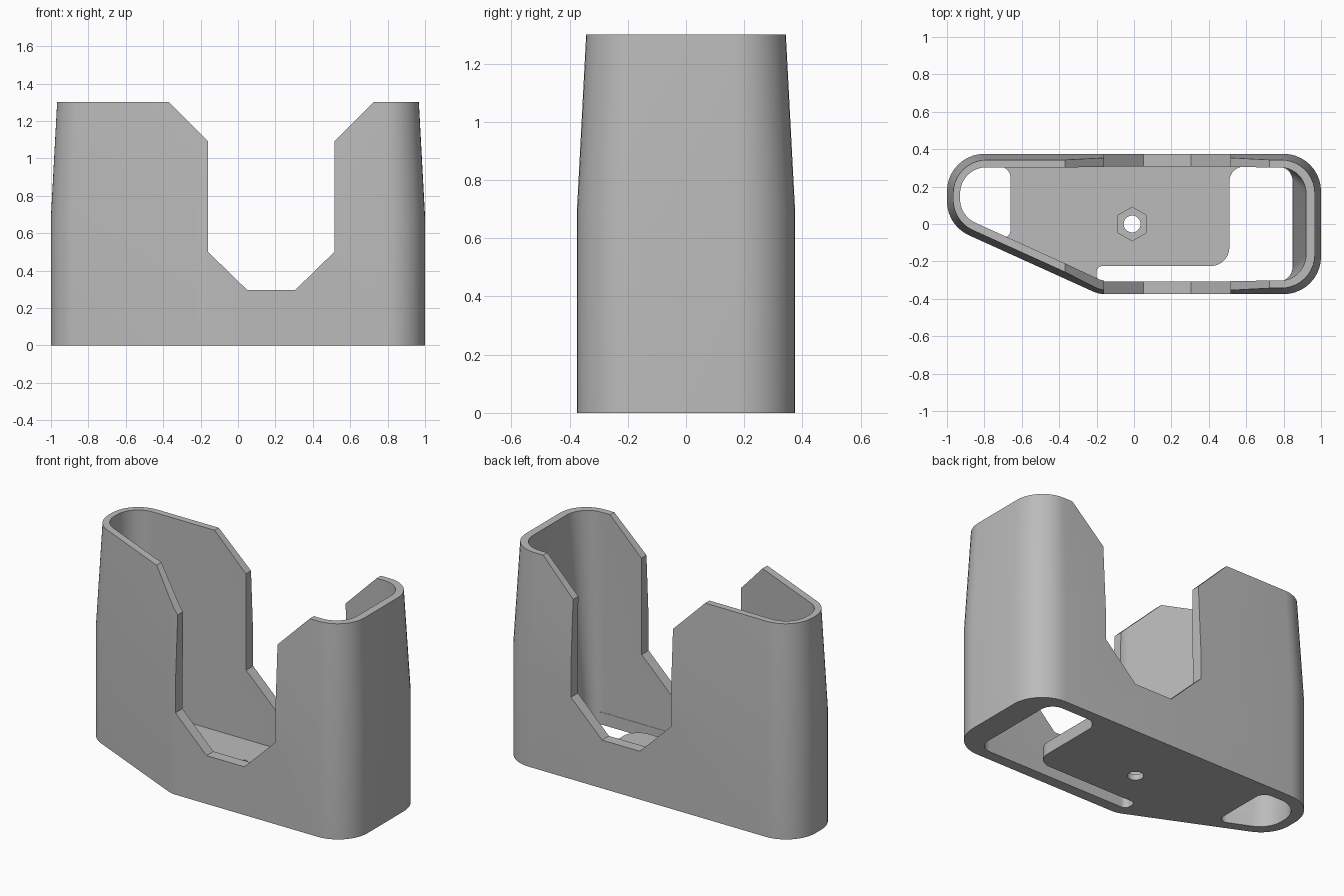
import bpy, bmesh, math
from mathutils import Vector

if "Cube" in bpy.data.objects:
    bpy.data.objects.remove(bpy.data.objects["Cube"])

grey = bpy.data.materials.new("plain_grey")
grey.diffuse_color = (0.5, 0.5, 0.5, 1)
grey.use_nodes = True
grey.node_tree.nodes["Principled BSDF"].inputs["Base Color"].default_value = grey.diffuse_color


def rounded(corners, radii, seg=10):
    """Round each corner of a 2D polygon with an arc."""
    pts, n = [], len(corners)
    for i in range(n):
        p = Vector(corners[i])
        a = (Vector(corners[i - 1]) - p).normalized()
        b = (Vector(corners[(i + 1) % n]) - p).normalized()
        half = a.angle(b) / 2
        r = radii[i]
        centre = p + (a + b).normalized() * (r / math.sin(half))
        t = r / math.tan(half)
        u, v = p + a * t - centre, p + b * t - centre
        sweep = math.pi - 2 * half
        for k in range(seg + 1):
            f = k / seg
            w = (u * math.sin((1 - f) * sweep) + v * math.sin(f * sweep)) / math.sin(sweep)
            pts.append(centre + w)
    return pts


def footprint(left, right, half_y, wall, radius):
    """Rectangle with a slanted front left corner; wall insets the slant."""
    def slant_y(x):
        return -0.46 - 0.453 * x + wall * 1.098
    x_front = (-half_y - slant_y(0)) / -0.453
    corners = [(left, half_y), (left, slant_y(left)), (x_front, -half_y),
               (right, -half_y), (right, half_y)]
    return rounded(corners, [radius[0], radius[0], 0.15, radius[1], radius[1]])


def loft(name, sections):
    """Solid through rings of 3D points with equal counts."""
    bm = bmesh.new()
    rings = [[bm.verts.new(p) for p in s] for s in sections]
    n = len(rings[0])
    for lo, hi in zip(rings, rings[1:]):
        for i in range(n):
            j = (i + 1) % n
            bm.faces.new((lo[i], lo[j], hi[j], hi[i]))
    bm.faces.new(rings[0])
    bm.faces.new(rings[-1])
    bmesh.ops.recalc_face_normals(bm, faces=bm.faces)
    me = bpy.data.meshes.new(name)
    bm.to_mesh(me)
    bm.free()
    ob = bpy.data.objects.new(name, me)
    bpy.context.collection.objects.link(ob)
    me.materials.append(grey)
    return ob


def at_z(pts, z):
    return [(p[0], p[1], z) for p in pts]


def prism(name, pts, z0, z1):
    return loft(name, [at_z(pts, z0), at_z(pts, z1)])


def ngon(n, r, cx, start):
    return [(cx + r * math.cos(start + math.tau * k / n),
             r * math.sin(start + math.tau * k / n)) for k in range(n)]


FLOOR = 0.075

# Outer shell: straight below, tapering above
base = footprint(-1, 1, 0.375, 0, (0.2, 0.2))
rim = footprint(-0.967, 0.967, 0.343, 0.033, (0.18, 0.18))
holder = loft("holder", [at_z(base, 0), at_z(base, 0.69), at_z(rim, 1.3)])

# Inner cavity
low = footprint(-0.94, 0.85, 0.31, 0.058, (0.15, 0.08))
high = footprint(-0.93, 0.92, 0.303, 0.075, (0.14, 0.14))
cavity = loft("cavity_cutter", [at_z(low, FLOOR), at_z(high, 1.3), at_z(high, 1.4)])

# Openings through the floor
left_hole = prism("left_opening_cutter", rounded(
    [(-0.938, 0.307), (-0.938, 0.03), (-0.66, -0.095), (-0.66, 0.307)],
    [0.15, 0.15, 0.04, 0.06]), -0.1, FLOOR + 0.02)
right_hole = prism("right_opening_cutter", rounded(
    [(0.51, 0.307), (0.51, -0.225), (-0.2, -0.225), (-0.2, -0.308),
     (0.848, -0.308), (0.848, 0.307)],
    [0.08, 0.1, 0.03, 0.03, 0.08, 0.08]), -0.1, FLOOR + 0.02)

# Nut recess and bolt bore
recess = prism("nut_recess_cutter", ngon(6, 0.09, -0.01, math.pi / 2), 0.035, 0.2)
bore = prism("bolt_bore_cutter", ngon(32, 0.045, -0.01, 0), -0.1, 0.2)

# Chamfered notch through the front and back walls
notch_profile = [(-0.47, 1.4), (-0.16, 1.09), (-0.16, 0.5), (0.05, 0.295),
                 (0.305, 0.295), (0.515, 0.5), (0.515, 1.09), (0.825, 1.4)]
notch = loft("notch_cutter", [[(x, y, z) for x, z in notch_profile] for y in (-0.6, 0.6)])

for cutter in (cavity, left_hole, right_hole, recess, bore, notch):
    mod = holder.modifiers.new(cutter.name, 'BOOLEAN')
    mod.operation = 'DIFFERENCE'
    mod.solver = 'EXACT'
    mod.object = cutter
    cutter.hide_render = True
    cutter.hide_set(True)

# Bake the cuts, then smooth the rounded walls
bpy.context.view_layer.objects.active = holder
holder.select_set(True)
for mod in list(holder.modifiers):
    bpy.ops.object.modifier_apply(modifier=mod.name)
bpy.ops.object.shade_smooth_by_angle(angle=math.radians(25))
